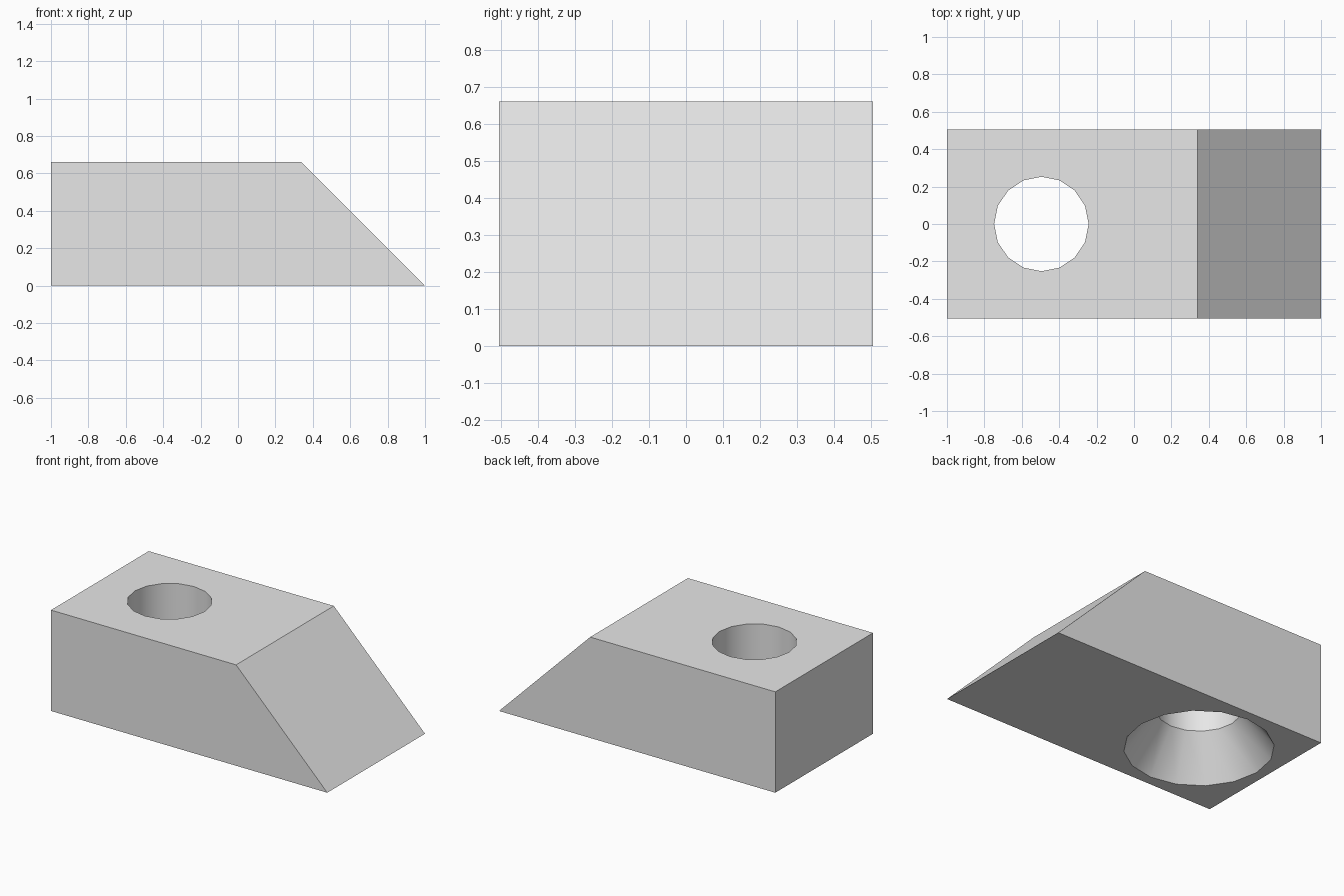
import bpy
import bmesh
import math
from mathutils import Matrix

HALF_WIDTH, HEIGHT, SLOPE_TOP = 0.505, 0.66, 0.34
HOLE_X, HOLE_R, SINK_R, SINK_DEPTH, SIDES = -0.495, 0.2525, 0.44, 0.26, 16

old = bpy.data.objects.get("Cube")
if old:
    bpy.data.objects.remove(old, do_unlink=True)

grey = bpy.data.materials.new("light grey")
grey.use_nodes = True
colour = (0.8, 0.8, 0.8, 1)
grey.diffuse_color = colour
grey.node_tree.nodes["Principled BSDF"].inputs["Base Color"].default_value = colour


def make_object(name, bm):
    bmesh.ops.recalc_face_normals(bm, faces=bm.faces)
    mesh = bpy.data.meshes.new(name)
    bm.to_mesh(mesh)
    bm.free()
    mesh.materials.append(grey)
    obj = bpy.data.objects.new(name, mesh)
    bpy.context.collection.objects.link(obj)
    return obj


# Block: side profile with one sloping end, extruded along y
bm = bmesh.new()
profile = [(-1, 0), (1, 0), (SLOPE_TOP, HEIGHT), (-1, HEIGHT)]
side = bm.faces.new([bm.verts.new((x, -HALF_WIDTH, z)) for x, z in profile])
swept = bmesh.ops.extrude_face_region(bm, geom=[side])["geom"]
bmesh.ops.translate(bm, vec=(0, 2 * HALF_WIDTH, 0),
                    verts=[v for v in swept if isinstance(v, bmesh.types.BMVert)])
block = make_object("sloped_block", bm)

# Cutter: straight hole that flares into a countersink underneath
bm = bmesh.new()
margin = 0.1
flare = SINK_R + margin * (SINK_R - HOLE_R) / SINK_DEPTH
rings = []
for r, z in [(flare, -margin), (HOLE_R, SINK_DEPTH), (HOLE_R, HEIGHT + margin)]:
    circle = bmesh.ops.create_circle(bm, segments=SIDES, radius=r,
                                     matrix=Matrix.Translation((HOLE_X, 0, z)))
    rings.append(circle["verts"])
for low, high in zip(rings, rings[1:]):
    for i in range(SIDES):
        j = (i + 1) % SIDES
        bm.faces.new((low[i], low[j], high[j], high[i]))
bm.faces.new(rings[0])
bm.faces.new(rings[-1])
cutter = make_object("hole_cutter", bm)
cutter.hide_render = True

# Cut the hole, then drop the cutter
cut = block.modifiers.new("countersunk_hole", "BOOLEAN")
cut.operation = "DIFFERENCE"
cut.solver = "EXACT"
cut.object = cutter
for obj in bpy.context.selected_objects:
    obj.select_set(False)
bpy.context.view_layer.objects.active = block
block.select_set(True)
bpy.ops.object.modifier_apply(modifier=cut.name)
bpy.data.objects.remove(cutter, do_unlink=True)

# Smooth hole walls, crisp block edges
bpy.ops.object.shade_smooth_by_angle(angle=math.radians(30))
